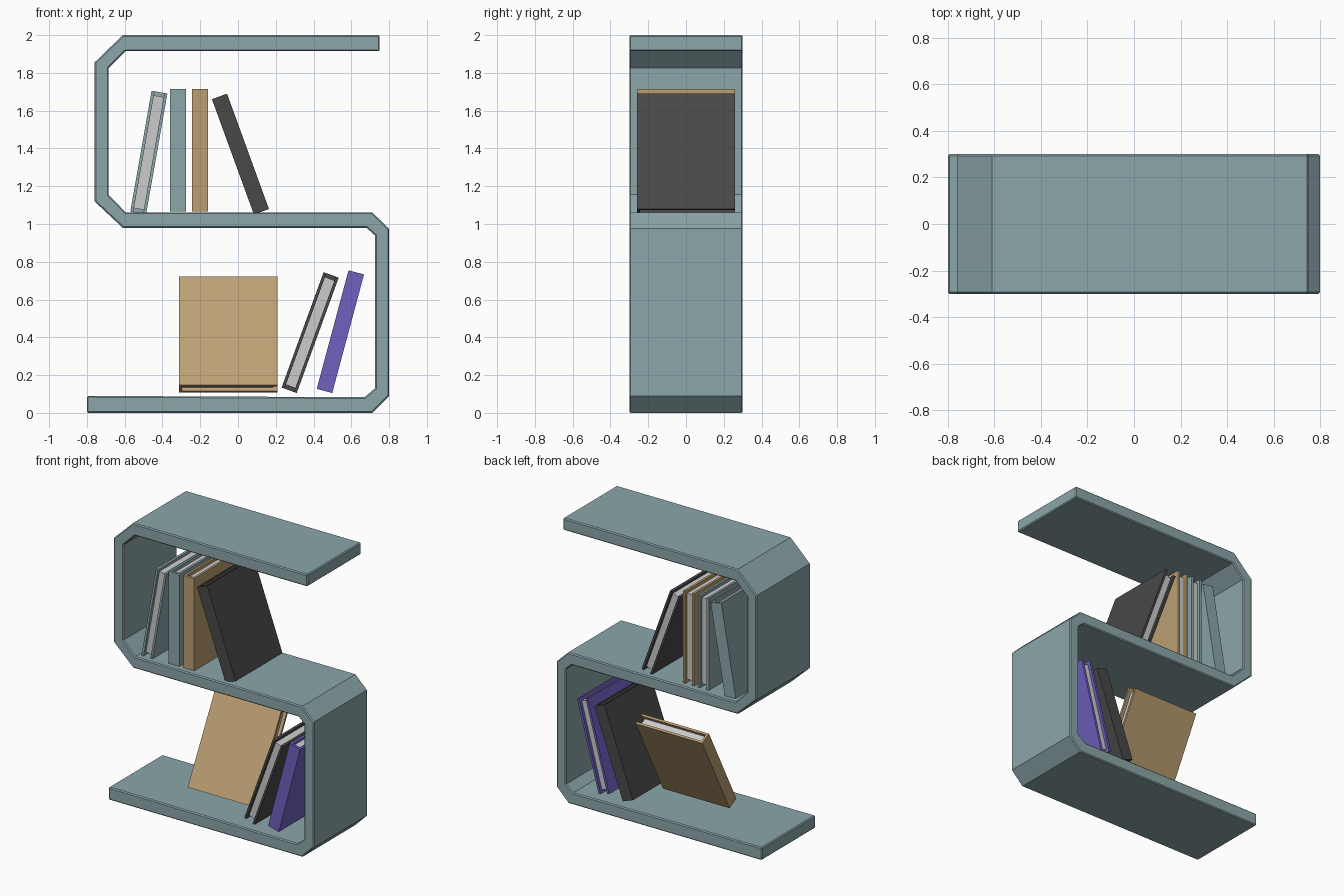
import bpy, bmesh
from math import radians
from mathutils import Matrix, Vector

if "Cube" in bpy.data.objects:
    bpy.data.objects.remove(bpy.data.objects["Cube"])


def material(name, rgb):
    m = bpy.data.materials.new(name)
    m.diffuse_color = (*rgb, 1)
    m.use_nodes = True
    m.node_tree.nodes["Principled BSDF"].inputs["Base Color"].default_value = m.diffuse_color
    return m


TEAL = material("teal", (0.26, 0.38, 0.40))
TAN = material("tan", (0.50, 0.35, 0.17))
DARK = material("dark_grey", (0.065, 0.065, 0.065))
PURPLE = material("purple", (0.16, 0.12, 0.52))


def prism(name, points, direction, mat=None, matrix=Matrix()):
    """Extrude a closed outline of 3D points along a direction."""
    bm = bmesh.new()
    face = bm.faces.new([bm.verts.new(p) for p in points])
    ext = bmesh.ops.extrude_face_region(bm, geom=[face], use_keep_orig=True)
    verts = [g for g in ext["geom"] if isinstance(g, bmesh.types.BMVert)]
    bmesh.ops.translate(bm, vec=Vector(direction), verts=verts)
    bmesh.ops.recalc_face_normals(bm, faces=bm.faces[:])
    mesh = bpy.data.meshes.new(name)
    bm.to_mesh(mesh)
    bm.free()
    obj = bpy.data.objects.new(name, mesh)
    bpy.context.collection.objects.link(obj)
    obj.matrix_world = matrix
    if mat:
        mesh.materials.append(mat)
    return obj


# S-shaped shelf: one folded board with chamfered corners
profile = [
    (0.75, 2.0), (-0.61, 2.0), (-0.76, 1.855), (-0.76, 1.12), (-0.61, 0.98),
    (0.68, 0.98), (0.725, 0.94), (0.725, 0.13), (0.67, 0.083), (-0.8, 0.09),
    (-0.8, 0.0), (0.71, 0.0), (0.8, 0.09), (0.8, 0.975), (0.71, 1.062),
    (-0.595, 1.062), (-0.685, 1.155), (-0.685, 1.825), (-0.595, 1.915), (0.75, 1.915),
]
shelf = prism("shelf", [(x, -0.3, z) for x, z in profile], (0, 0.6, 0), TEAL)
bevel = shelf.modifiers.new("rim_bevel", 'BEVEL')
bevel.width = 0.007
bevel.segments = 1
bevel.limit_method = 'ANGLE'
bevel.angle_limit = radians(60)

# Books: U-shaped cover (spine on local -y) wrapped round an inset page block
T, D, H = 0.0425, 0.26, 0.325      # half thickness, depth, height
C, INSET = 0.016, 0.022            # cover thickness, page inset


def book(name, mat, loc, lean=0, turn=0, tilt=0):
    m = (Matrix.Translation(loc) @ Matrix.Rotation(radians(tilt), 4, 'X')
         @ Matrix.Rotation(radians(lean), 4, 'Y')
         @ Matrix.Rotation(radians(turn), 4, 'Z'))
    t, s = T - C, -D + C
    cover = [(-T, -D), (T, -D), (T, D), (t, D), (t, s), (-t, s), (-t, D), (-T, D)]
    prism(name + "_cover", [(x, y, -H) for x, y in cover], (0, 0, 2 * H), mat, m)
    hp = H - INSET
    block = [(-t, s), (t, s), (t, D - INSET), (-t, D - INSET)]
    prism(name + "_pages", [(x, y, -hp) for x, y in block], (0, 0, 2 * hp), None, m)


# Upper row
book("upper_leaning_teal_book", TEAL, (-0.472, 0, 1.378), lean=10, turn=180)
book("upper_teal_book", TEAL, (-0.317, 0, 1.39))
book("upper_tan_book", TAN, (-0.202, 0, 1.39))
book("upper_dark_book", DARK, (0.013, 0, 1.37), lean=-20)
# Lower row
book("lower_dark_book", DARK, (0.382, 0, 0.425), lean=20, turn=180)
book("lower_purple_book", PURPLE, (0.542, 0, 0.43), lean=15)
book("lower_tan_book", TAN, (-0.052, 0.075, 0.415), turn=-90, tilt=-28)
